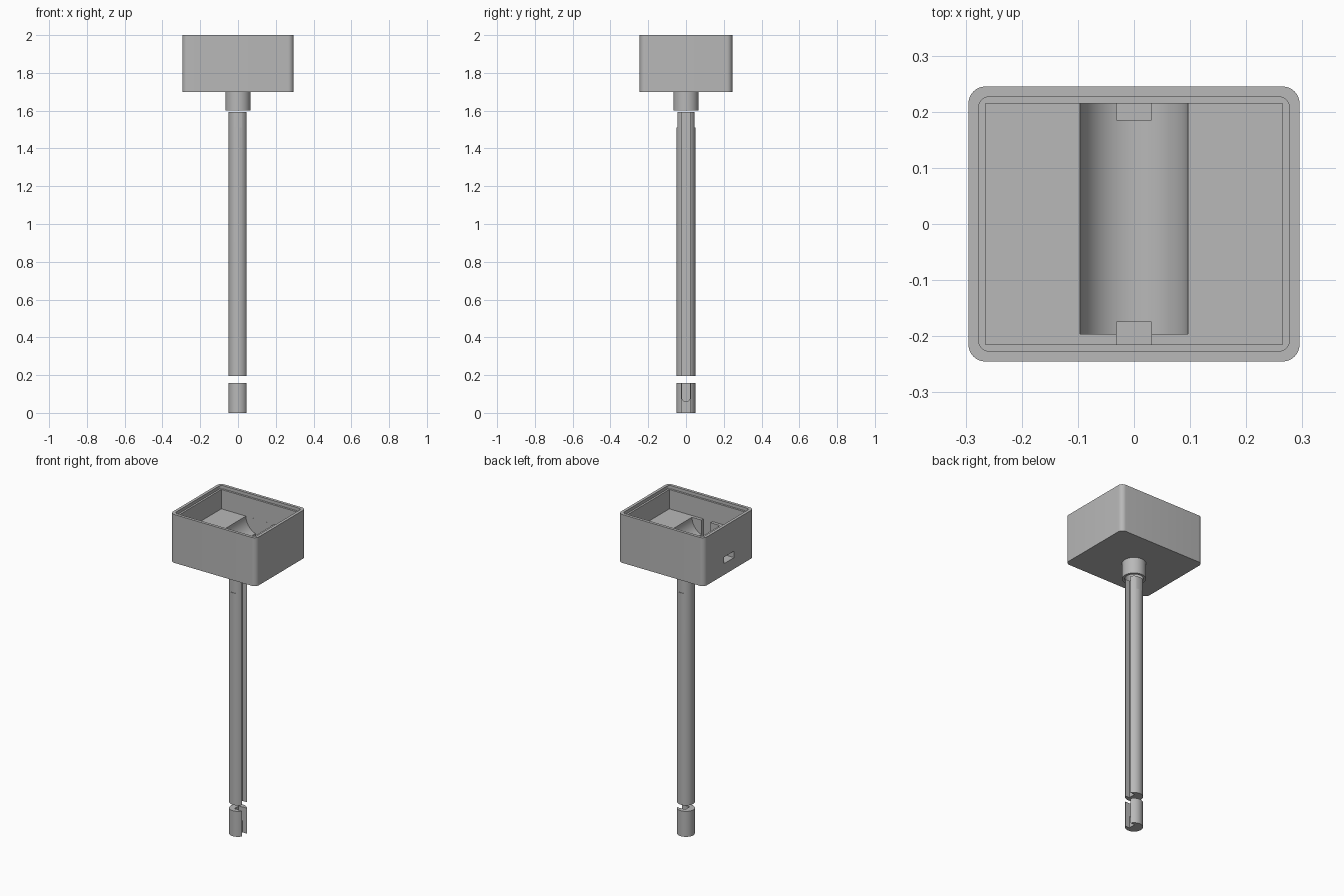
import bpy
import bmesh
import math
from mathutils import Matrix, Vector

cube = bpy.data.objects.get("Cube")
if cube:
    bpy.data.objects.remove(cube, do_unlink=True)

grey = bpy.data.materials.new("matte_grey")
grey.use_nodes = True
COLOUR = (0.48, 0.48, 0.48, 1)
grey.diffuse_color = COLOUR
grey.node_tree.nodes["Principled BSDF"].inputs["Base Color"].default_value = COLOUR


def finish(name, bm):
    mesh = bpy.data.meshes.new(name)
    bm.to_mesh(mesh)
    bm.free()
    mesh.materials.append(grey)
    obj = bpy.data.objects.new(name, mesh)
    bpy.context.collection.objects.link(obj)
    return obj


def block(name, low, high, radius=0):
    """Box between two corners, with optional rounded upright edges."""
    low, high = Vector(low), Vector(high)
    bm = bmesh.new()
    bmesh.ops.create_cube(bm, size=1, matrix=Matrix.Translation((low + high) / 2)
                          @ Matrix.Diagonal((*(high - low), 1)))
    if radius:
        upright = [e for e in bm.edges
                   if abs(e.verts[0].co.z - e.verts[1].co.z) > 0.001]
        bmesh.ops.bevel(bm, geom=upright, offset=radius, segments=8,
                        profile=0.5, affect='EDGES')
    return finish(name, bm)


def rod(name, radius, start, end, axis='Z', centre=(0, 0, 0), sides=64):
    """Cylinder running from start to end along an axis."""
    turn = {'Z': Matrix(), 'Y': Matrix.Rotation(-math.pi / 2, 4, 'X'),
            'X': Matrix.Rotation(math.pi / 2, 4, 'Y')}[axis]
    bm = bmesh.new()
    bmesh.ops.create_cone(bm, cap_ends=True, segments=sides, radius1=radius,
                          radius2=radius, depth=end - start,
                          matrix=Matrix.Translation(centre) @ turn
                          @ Matrix.Translation((0, 0, (start + end) / 2)))
    return finish(name, bm)


def cut(target, *cutters):
    """Carve the cutters out of the target, then discard them."""
    bpy.context.view_layer.objects.active = target
    for cutter in cutters:
        mod = target.modifiers.new("cut", 'BOOLEAN')
        mod.operation = 'DIFFERENCE'
        mod.solver = 'EXACT'
        mod.object = cutter
        bpy.ops.object.modifier_apply(modifier=mod.name)
        bpy.data.objects.remove(cutter, do_unlink=True)


# Housing: rounded tray, lid ledge, cell cradle, contact slots and port
W, D = 0.295, 0.245
BED = 1.86
housing = block("housing", (-W, -D, 1.7), (W, D, 2), 0.03)
cut(housing,
    block("ledge_cut", (-0.277, -0.227, 1.98), (0.277, 0.227, 2.1), 0.02),
    block("tray_cut", (-0.265, -0.215, BED), (0.265, 0.215, 2.1)),
    rod("cradle_cut", 0.096, -0.196, 0.2149, 'Y', (0, 0, BED)),
    block("front_contact_cut", (-0.031, -0.2149, 1.74), (0.031, -0.175, 1.9)),
    block("back_contact_cut", (-0.031, 0.185, 1.74), (0.031, 0.2148, 1.9)),
    block("port_cut", (-0.4, -0.05, 1.77), (-0.24, 0.05, 1.81)))

# Socket collar under the housing
collar = rod("socket_collar", 0.067, 1.6, 1.7)
cut(collar, rod("socket_cut", 0.052, 1.5, 1.68))

# Long pole with a cable groove and keyed flats at its upper end
R = 0.05
GROOVE = 0.023
pole = rod("pole", R, 0.195, 1.592)
cut(pole,
    block("groove_cut", (0.015, -GROOVE, 0), (0.1, GROOVE, 1.8)),
    block("front_flat_cut", (-0.1, -0.1, 1.51), (0.1, -0.046, 1.8)),
    block("back_flat_cut", (-0.1, 0.046, 1.51), (0.1, 0.1, 1.8)))

# Foot plug with the same groove and a round-ended pocket
foot = rod("foot_plug", R, 0, 0.158)
cut(foot,
    block("groove_cut", (0.015, -GROOVE, -0.1), (0.1, GROOVE, 0.3)),
    block("pocket_cut", (-0.01, -0.021, 0.082), (0.05, 0.021, 0.3)),
    rod("pocket_end_cut", 0.021, -0.01, 0.05, 'X', (0, 0, 0.081), 32))

for obj in (housing, collar, pole, foot):
    bpy.ops.object.select_all(action='DESELECT')
    obj.select_set(True)
    bpy.context.view_layer.objects.active = obj
    bpy.ops.object.shade_smooth_by_angle(angle=math.radians(30))
